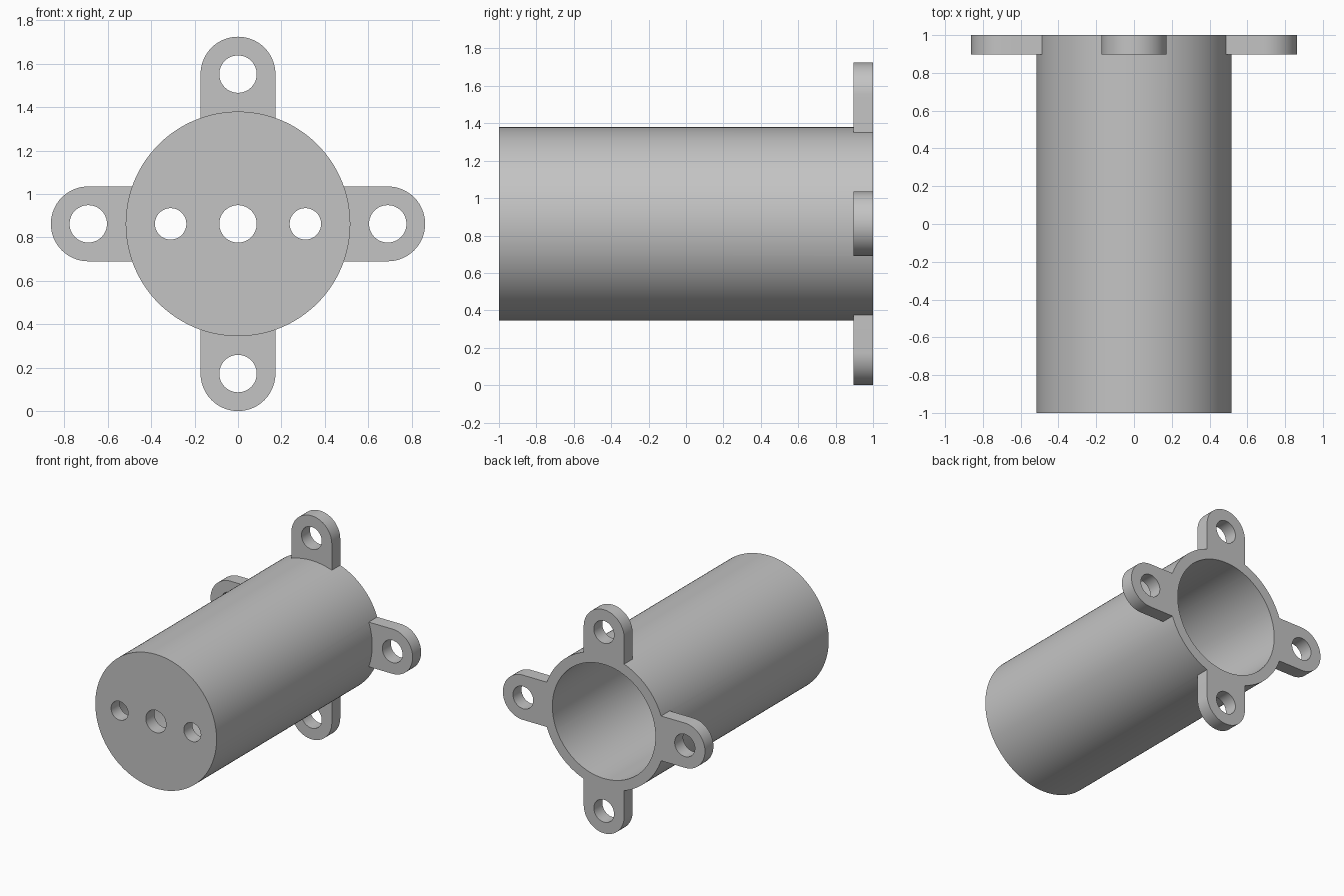
import bpy
import bmesh
from math import cos, sin, pi, radians

cube = bpy.data.objects.get("Cube")
if cube:
    bpy.data.objects.remove(cube, do_unlink=True)

U = 2 / 58             # one design unit; the tube is 58 units long
CENTRE_Z = 25 * U
FRONT, BACK = -29, 29
TUBE_R, BORE_R = 15, 12.75
WALL = 3               # thickness of the end cap and the lugs
LUG_R, LUG_REACH, LUG_HOLE_R = 5, 20, 2.5

grey = bpy.data.materials.new("plain grey")
grey.use_nodes = True
grey.diffuse_color = (0.55, 0.55, 0.55, 1)
grey.node_tree.nodes["Principled BSDF"].inputs["Base Color"].default_value = grey.diffuse_color


def arc(radius, start, end, count, cx=0, cz=0):
    """Points on an arc, angles in degrees."""
    angles = [radians(start + (end - start) * i / count) for i in range(count + 1)]
    return [(cx + radius * cos(a), cz + radius * sin(a)) for a in angles]


def circle(radius, count, cx=0, cz=0):
    return arc(radius, 0, 360, count, cx, cz)[:-1]


def prism(name, outline, y0, y1):
    """Extrude an outline in the x-z plane along y."""
    bm = bmesh.new()
    face = bm.faces.new([bm.verts.new((x * U, y0 * U, z * U + CENTRE_Z)) for x, z in outline])
    side = bmesh.ops.extrude_face_region(bm, geom=[face])["geom"]
    moved = [g for g in side if isinstance(g, bmesh.types.BMVert)]
    bmesh.ops.translate(bm, verts=moved, vec=(0, (y1 - y0) * U, 0))
    bmesh.ops.recalc_face_normals(bm, faces=bm.faces)
    mesh = bpy.data.meshes.new(name)
    bm.to_mesh(mesh)
    bm.free()
    mesh.materials.append(grey)
    obj = bpy.data.objects.new(name, mesh)
    bpy.context.collection.objects.link(obj)
    return obj


def combine(target, tool, operation):
    """Apply a boolean and discard the tool."""
    mod = target.modifiers.new(tool.name, "BOOLEAN")
    mod.operation, mod.solver, mod.object = operation, "EXACT", tool
    bpy.context.view_layer.objects.active = target
    bpy.ops.object.modifier_apply(modifier=mod.name)
    bpy.data.objects.remove(tool, do_unlink=True)


# Tube
housing = prism("flanged_housing", circle(TUBE_R, 128), FRONT, BACK)

# Four round-ended mounting lugs at the open back end
lug = [(0, -LUG_R)] + arc(LUG_R, -90, 90, 32, LUG_REACH) + [(0, LUG_R)]
for k in range(4):
    c, s = round(cos(k * pi / 2)), round(sin(k * pi / 2))
    turned = [(x * c - z * s, x * s + z * c) for x, z in lug]
    combine(housing, prism("lug", turned, BACK - WALL, BACK), "UNION")

# Bore, open at the back and closed by the front cap
combine(housing, prism("bore", circle(BORE_R, 128), FRONT + WALL, BACK + 1), "DIFFERENCE")

# Bolt holes through the lugs
for k in range(4):
    cx, cz = LUG_REACH * cos(k * pi / 2), LUG_REACH * sin(k * pi / 2)
    hole = circle(LUG_HOLE_R, 48, cx, cz)
    combine(housing, prism("lug_hole", hole, BACK - WALL - 1, BACK + 1), "DIFFERENCE")

# Centre hole and two smaller holes through the front cap
for x, radius in ((0, 2.5), (-9, 2.1), (9, 2.1)):
    hole = circle(radius, 48, x)
    combine(housing, prism("cap_hole", hole, FRONT - 1, FRONT + WALL + 1), "DIFFERENCE")

# Smooth round walls, crisp rims
bpy.ops.object.select_all(action="DESELECT")
housing.select_set(True)
bpy.context.view_layer.objects.active = housing
bpy.ops.object.shade_smooth_by_angle(angle=radians(30))
